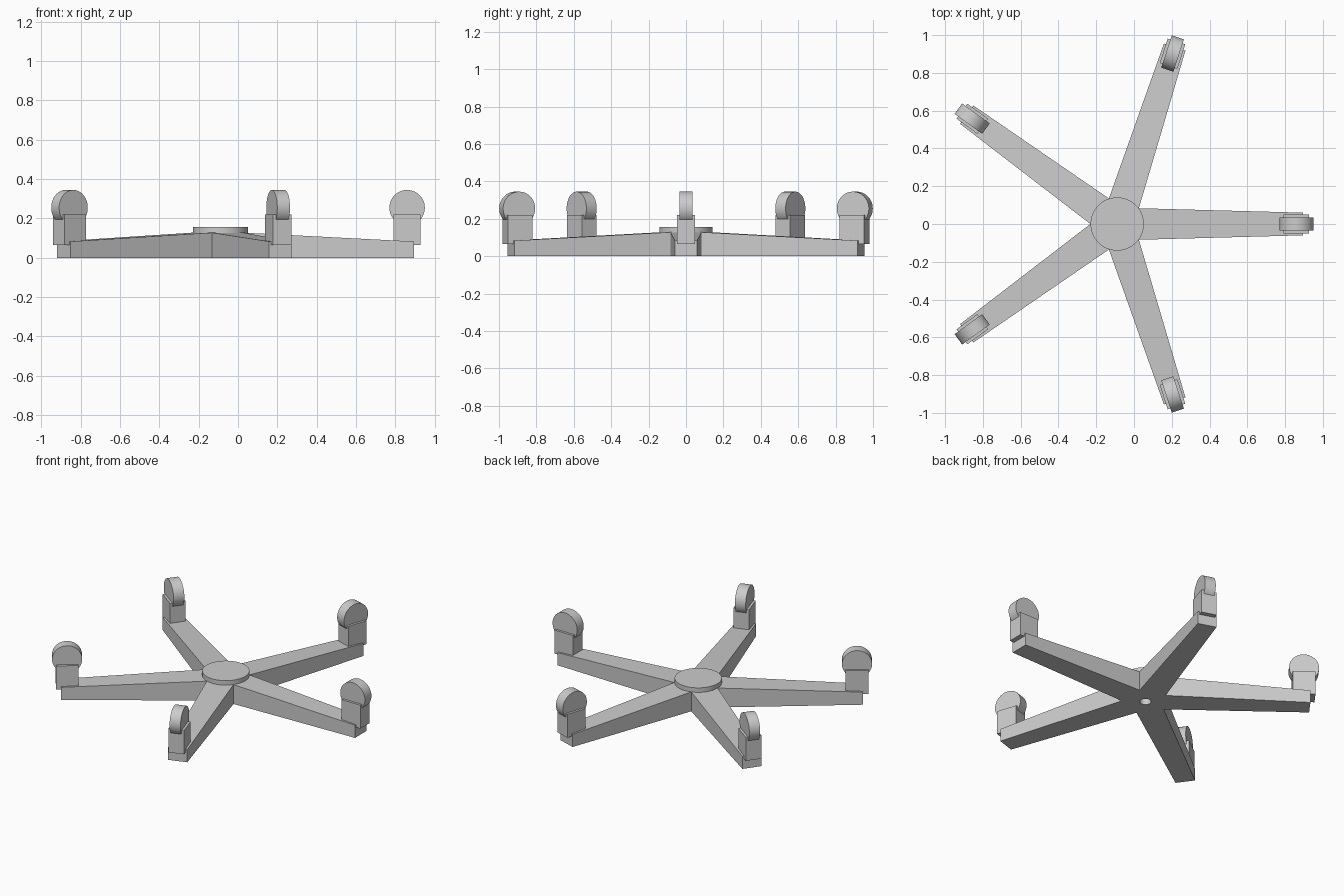
import bpy, bmesh, math
from mathutils import Matrix, Vector

cube = bpy.data.objects.get("Cube")
if cube:
    bpy.data.objects.remove(cube, do_unlink=True)

HUB = Vector((-0.089, 0, 0))
LEGS = 5
STEP = math.tau / LEGS

grey = bpy.data.materials.new("plain grey")
grey.use_nodes = True
colour = (0.6, 0.6, 0.6, 1)
grey.diffuse_color = colour
grey.node_tree.nodes["Principled BSDF"].inputs["Base Color"].default_value = colour


def finish(name, bm, matrix, smooth=False):
    bmesh.ops.recalc_face_normals(bm, faces=bm.faces[:])
    mesh = bpy.data.meshes.new(name)
    bm.to_mesh(mesh)
    bm.free()
    mesh.materials.append(grey)
    ob = bpy.data.objects.new(name, mesh)
    ob.matrix_world = matrix
    bpy.context.collection.objects.link(ob)
    if smooth:
        bpy.ops.object.select_all(action='DESELECT')
        ob.select_set(True)
        bpy.context.view_layer.objects.active = ob
        bpy.ops.object.shade_smooth_by_angle(angle=math.radians(30))
    return ob


def cylinder(name, radius, depth, matrix, sides=48):
    bm = bmesh.new()
    bmesh.ops.create_cone(bm, cap_ends=True, segments=sides,
                          radius1=radius, radius2=radius, depth=depth)
    return finish(name, bm, matrix, smooth=True)


def box(name, size, matrix):
    bm = bmesh.new()
    bmesh.ops.create_cube(bm, size=1)
    bmesh.ops.scale(bm, vec=size, verts=bm.verts)
    return finish(name, bm, matrix)


# Star base: tapered legs that meet at crotch corners around the hub
bm = bmesh.new()


def pair(radius, angle, side, height):
    p = Matrix.Rotation(angle, 3, 'Z') @ Vector((radius, side, 0))
    return bm.verts.new(p), bm.verts.new(p + Vector((0, 0, height)))


corners = [pair(0.142, (i + 0.5) * STEP, 0, 0.128) for i in range(LEGS)]
for i in range(LEGS):
    a, d = corners[i - 1], corners[i]
    b = pair(0.985, i * STEP, -0.06, 0.083)
    c = pair(0.985, i * STEP, 0.06, 0.083)
    for level in (0, 1):
        bm.faces.new((a[level], b[level], c[level], d[level]))
    for p, q in ((a, b), (b, c), (c, d)):
        bm.faces.new((p[0], q[0], q[1], p[1]))
for level in (0, 1):
    bm.faces.new([c[level] for c in corners])
base = finish("star_base", bm, Matrix.Translation(HUB))

# Socket bored into the underside of the hub
cutter = cylinder("socket_cutter", 0.034, 0.24, Matrix.Translation(HUB), 32)
cutter.hide_render = True
bpy.context.view_layer.update()
mod = base.modifiers.new("socket", 'BOOLEAN')
mod.operation = 'DIFFERENCE'
mod.solver = 'EXACT'
mod.object = cutter
bpy.context.view_layer.objects.active = base
bpy.ops.object.modifier_apply(modifier=mod.name)
bpy.data.objects.remove(cutter, do_unlink=True)

# Round cap on the hub
cylinder("hub_cap", 0.141, 0.03, Matrix.Translation(HUB + Vector((0, 0, 0.142))), 64)

# Caster block and wheel at the end of each leg
for i in range(LEGS):
    place = Matrix.Translation(HUB) @ Matrix.Rotation(i * STEP, 4, 'Z')
    box(f"caster_block_{i + 1}", (0.136, 0.098, 0.155),
        place @ Matrix.Translation((0.948, 0, 0.1425)))
    cylinder(f"caster_wheel_{i + 1}", 0.09, 0.068,
             place @ Matrix.Translation((0.949, 0, 0.255))
             @ Matrix.Rotation(math.pi / 2, 4, 'X'))
